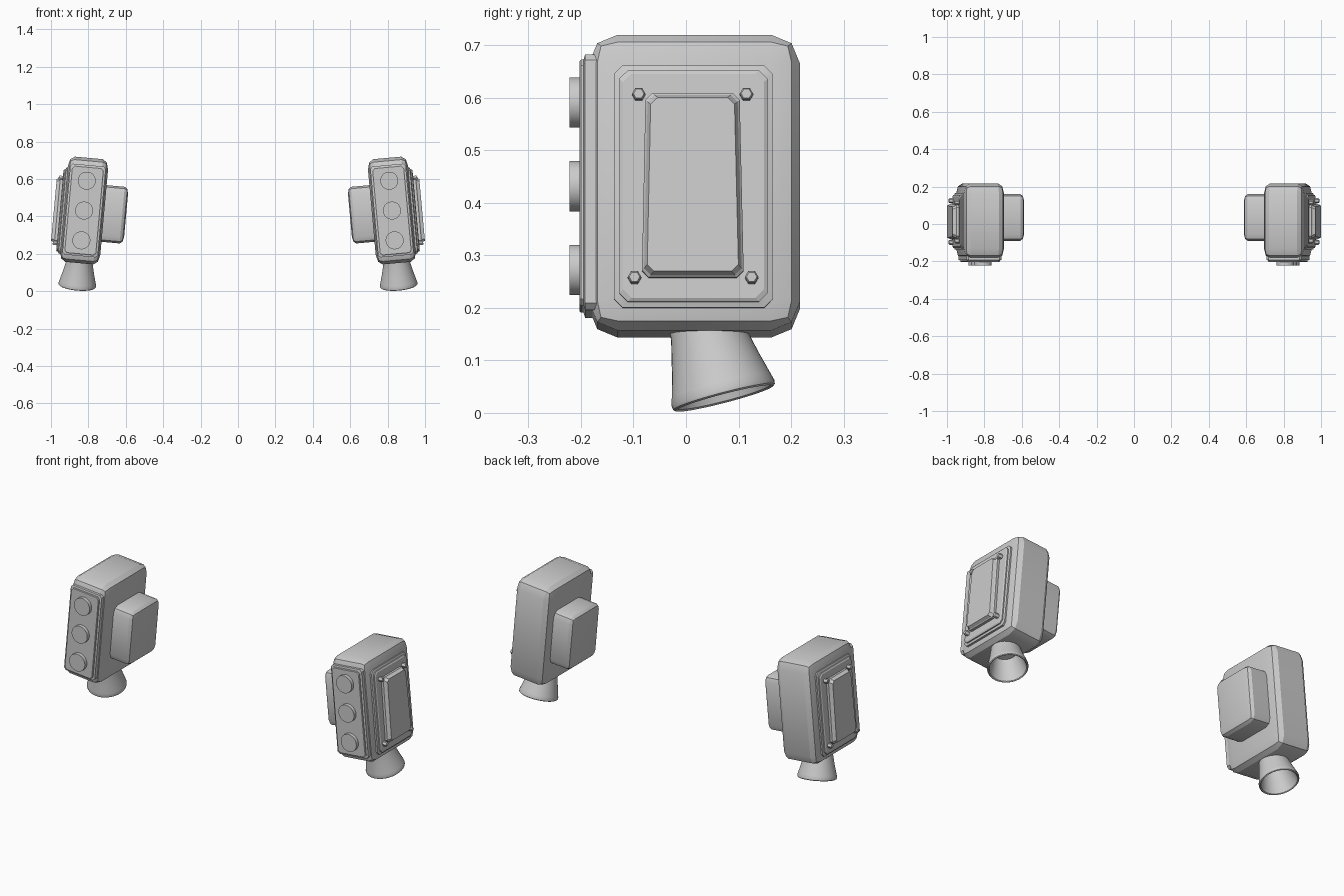
import bpy, bmesh, math
from mathutils import Matrix, Vector

if "Cube" in bpy.data.objects:
    bpy.data.objects.remove(bpy.data.objects["Cube"])

grey = bpy.data.materials.new("light_grey")
grey.use_nodes = True
grey.diffuse_color = (0.6, 0.6, 0.6, 1)
grey.node_tree.nodes["Principled BSDF"].inputs["Base Color"].default_value = (0.6, 0.6, 0.6, 1)

# Each pod leans inward at the top
POD = Matrix.Translation((-0.823, 0, 0.4315)) @ Matrix.Rotation(math.radians(5.2), 4, 'Y')
MIRROR = Matrix.Scale(-1, 4, (1, 0, 0))

# Planes for plates: local x, y, z map to plane across, plane up, outward
OUTER = Matrix(((0, 0, -1, 0), (1, 0, 0, 0), (0, 1, 0, 0), (0, 0, 0, 1)))
FRONT = Matrix(((1, 0, 0, 0), (0, 0, -1, 0), (0, 1, 0, 0), (0, 0, 0, 1)))


def finish(name, bm, matrix=Matrix(), angle=30):
    """Make the right part and its mirrored left twin."""
    for side, place in (("right", POD), ("left", MIRROR @ POD)):
        twin = bm.copy()
        twin.transform(place @ matrix)
        bmesh.ops.recalc_face_normals(twin, faces=twin.faces)
        mesh = bpy.data.meshes.new(f"{side}_{name}")
        twin.to_mesh(mesh)
        twin.free()
        mesh.materials.append(grey)
        mesh.shade_smooth()
        mesh.set_sharp_from_angle(angle=math.radians(angle))
        bpy.context.collection.objects.link(bpy.data.objects.new(mesh.name, mesh))
    bm.free()


def soft_box(name, center, size, bevel, squash):
    """Bevelled box whose bevel is narrower along x."""
    bm = bmesh.new()
    bmesh.ops.create_cube(bm, size=1)
    bm.transform(Matrix.Diagonal((size[0] / squash, size[1], size[2], 1)))
    bmesh.ops.bevel(bm, geom=bm.edges[:], offset=bevel, segments=2, profile=0.5, affect='EDGES')
    bm.transform(Matrix.Translation(center) @ Matrix.Diagonal((squash, 1, 1, 1)))
    finish(name, bm, angle=25)


def bridge(bm, rings):
    for a, b in zip(rings, rings[1:]):
        for i in range(len(a)):
            j = (i + 1) % len(a)
            bm.faces.new((a[i], a[j], b[j], b[i]))


def plate(name, corners, cut, levels, plane):
    """Raised plate with clipped corners; levels are (height, inset)."""
    bm = bmesh.new()
    mid = sum((Vector(c) for c in corners), Vector((0, 0))) / 4
    rings = []
    for height, inset in levels:
        quad = [Vector((x - math.copysign(inset, x - mid.x), y - math.copysign(inset, y - mid.y)))
                for x, y in corners]
        ring = []
        for i, p in enumerate(quad):
            for q in (quad[i - 1], quad[(i + 1) % 4]):
                ring.append(bm.verts.new((*(p + (q - p).normalized() * cut), height)))
        rings.append(ring)
    bridge(bm, rings)
    bm.faces.new(rings[0])
    bm.faces.new(rings[-1])
    finish(name, bm, plane, 20)


def rect(x0, x1, y0, y1):
    return [(x0, y0), (x1, y0), (x1, y1), (x0, y1)]


def turned(name, profile, sides, matrix):
    """Lathe (radius, height) pairs around z, capped at both ends."""
    bm = bmesh.new()
    rings = [[bm.verts.new((r * math.cos(k * math.tau / sides), r * math.sin(k * math.tau / sides), h))
              for k in range(sides)] for r, h in profile]
    bridge(bm, rings)
    bm.faces.new(rings[0])
    bm.faces.new(rings[-1])
    finish(name, bm, matrix, 35)


# Main housing and the mounting block on its inner side
soft_box("housing", (0, 0.016, 0), (0.216, 0.402, 0.565), 0.055, 0.6)
soft_box("mounting_block", (0.148, 0.035, -0.006), (0.156, 0.25, 0.304), 0.035, 0.6)

# Stepped outer panel with a raised tapered cover
plate("outer_panel", rect(-0.137, 0.165, -0.242, 0.22), 0.016,
      [(0.09, 0), (0.115, 0), (0.119, 0.01), (0.125, 0.01), (0.129, 0.017)], OUTER)
plate("panel_cover", [(-0.084, -0.187), (0.11, -0.187), (0.102, 0.165), (-0.077, 0.165)], 0.013,
      [(0.12, 0), (0.142, 0), (0.146, 0.004), (0.161, 0.01)], OUTER)

# Hex bolts at the panel corners
for i, (y, z) in enumerate([(-0.09, 0.163), (0.115, 0.163), (-0.098, -0.187), (0.125, -0.187)]):
    turned(f"bolt_{i + 1}", [(0.013, 0.12), (0.013, 0.147), (0.01, 0.151)], 6,
           OUTER @ Matrix.Translation((y, z, 0)))

# Stepped front panel with three round lamps
plate("front_panel", rect(-0.095, 0.095, -0.244, 0.244), 0.012,
      [(0.16, 0), (0.192, 0), (0.195, 0.009), (0.2, 0.009), (0.203, 0.012)], FRONT)
for i, z in enumerate((0.16, 0, -0.16)):
    turned(f"lamp_{i + 1}", [(0.048, 0.19), (0.048, 0.222)], 32,
           FRONT @ Matrix.Translation((0, z, 0)))

# Hollow flared nozzle, swept backwards
turned("nozzle", [(0.066, -0.03), (0.071, 0.01), (0.085, 0.07), (0.097, 0.115), (0.101, 0.13),
                  (0.1, 0.137), (0.096, 0.14), (0.091, 0.137), (0.086, 0.115), (0.074, 0.07),
                  (0.06, 0.02)], 40,
       Matrix.Translation((0, 0.038, -0.27)) @ Matrix.Rotation(math.radians(180 + 14.5), 4, 'X'))
